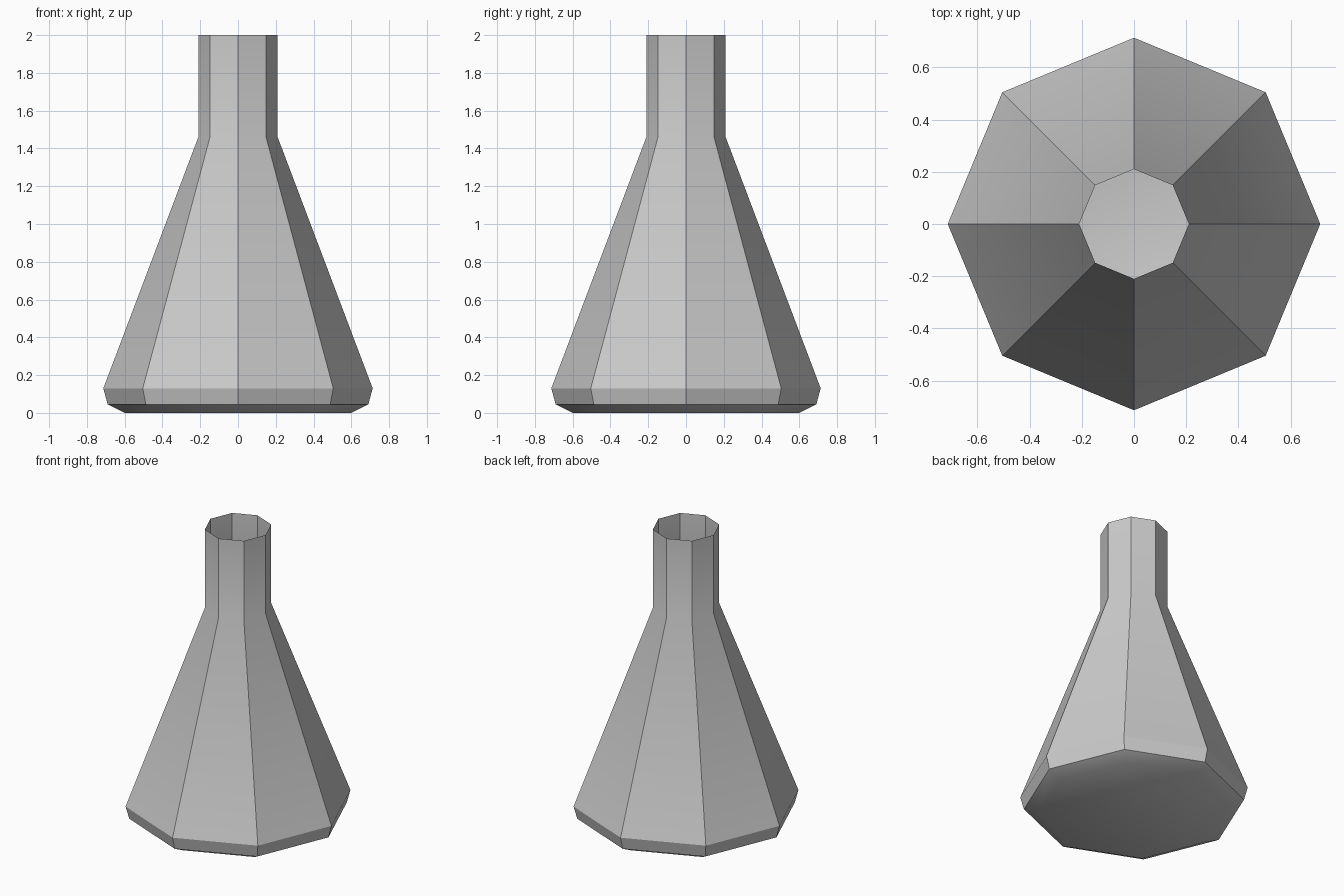
import bpy, bmesh
from math import cos, sin, pi, radians

if "Cube" in bpy.data.objects:
    bpy.data.objects.remove(bpy.data.objects["Cube"])

SIDES = 8
# Outer profile (radius, height), from base to open rim
PROFILE = [(0.60, 0.0), (0.69, 0.045), (0.713, 0.13), (0.21, 1.46), (0.21, 2.0)]

bm = bmesh.new()
rings = [[bm.verts.new((r * cos(2 * pi * i / SIDES), r * sin(2 * pi * i / SIDES), z))
          for i in range(SIDES)] for r, z in PROFILE]

# Walls: base bevel, rim band, cone and neck
for low, high in zip(rings, rings[1:]):
    for i in range(SIDES):
        j = (i + 1) % SIDES
        bm.faces.new((low[i], low[j], high[j], high[i]))

# Flat floor; the neck stays open at the top
bm.faces.new(rings[0][::-1])

mesh = bpy.data.meshes.new("flask")
bm.to_mesh(mesh)
bm.free()
flask = bpy.data.objects.new("flask", mesh)
bpy.context.collection.objects.link(flask)

# Crisp facets, soft base bevel and shoulder
bpy.context.view_layer.objects.active = flask
flask.select_set(True)
bpy.ops.object.shade_smooth_by_angle(angle=radians(30))
